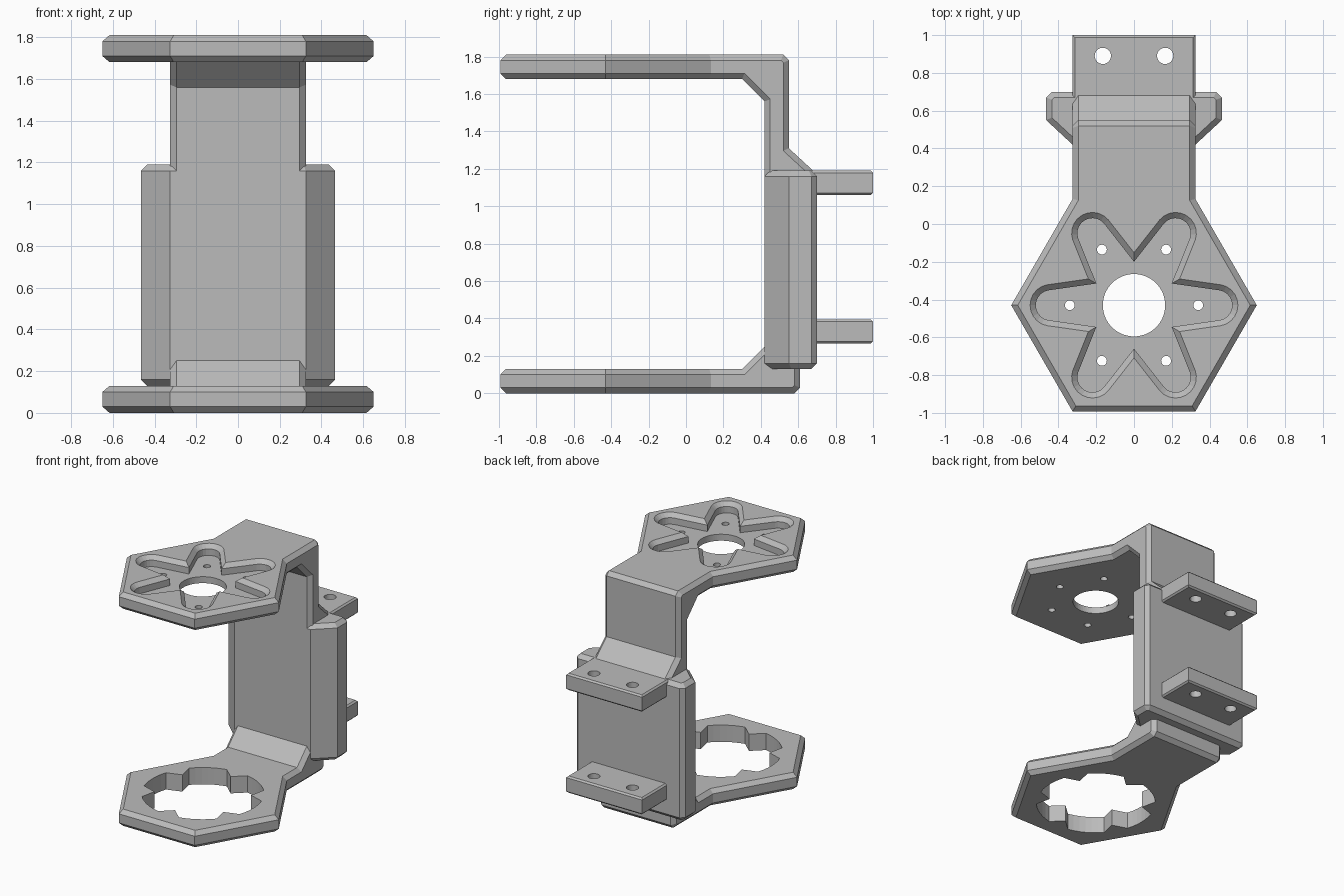
import bpy, bmesh
from math import sin, cos, radians, pi
from mathutils import Vector

cube = bpy.data.objects.get("Cube")
if cube:
    bpy.data.objects.remove(cube)

grey = bpy.data.materials.new("matte_grey")
grey.use_nodes = True
grey.diffuse_color = (0.5, 0.5, 0.5, 1)
grey.node_tree.nodes["Principled BSDF"].inputs["Base Color"].default_value = (0.5, 0.5, 0.5, 1)

HUB = Vector((0, -0.43))   # centre of the hexagonal plates


def polar(r, deg, centre=HUB):
    return centre + Vector((r * cos(radians(deg)), r * sin(radians(deg))))


def circle(r, centre, n=48):
    return [polar(r, 360 * i / n, centre) for i in range(n)]


def mirrored(half):
    """Close an outline from its right half, listed front to back."""
    half = [Vector(p) for p in half]
    return half + [Vector((-p.x, p.y)) for p in reversed(half)]


def inset(pts, d):
    """Move every side of an anticlockwise outline inwards by d."""
    out = []
    for i, p in enumerate(pts):
        a = (p - pts[i - 1]).normalized()
        b = (pts[(i + 1) % len(pts)] - p).normalized()
        na, nb = Vector((-a.y, a.x)), Vector((-b.y, b.x))
        out.append(p + (na + nb) * d / (1 + na.dot(nb)))
    return out


def loft(name, rings, axis="z"):
    """Skin a stack of (outline, height) rings and cap both ends."""
    bm = bmesh.new()
    loops = []
    for pts, h in rings:
        loops.append([bm.verts.new((p.x, p.y, h) if axis == "z" else (h, p.x, p.y)) for p in pts])
    n = len(loops[0])
    for low, high in zip(loops, loops[1:]):
        for i in range(n):
            j = (i + 1) % n
            bm.faces.new((low[i], low[j], high[j], high[i]))
    bm.faces.new(loops[0][::-1])
    bm.faces.new(loops[-1])
    bmesh.ops.recalc_face_normals(bm, faces=bm.faces)
    mesh = bpy.data.meshes.new(name)
    bm.to_mesh(mesh)
    bm.free()
    mesh.materials.append(grey)
    obj = bpy.data.objects.new(name, mesh)
    bpy.context.collection.objects.link(obj)
    return obj


def slab(name, pts, lo, hi, chamfer, axis="z"):
    """Extruded outline with chamfered rims."""
    pts = [Vector(p) for p in pts]
    small = inset(pts, chamfer)
    return loft(name, [(small, lo), (pts, lo + chamfer), (pts, hi - chamfer), (small, hi)], axis)


def cut(obj, rings):
    cutter = loft("cutter", rings)
    cutter.hide_render = True
    mod = obj.modifiers.new("cut", "BOOLEAN")
    mod.operation, mod.solver, mod.object = "DIFFERENCE", "EXACT", cutter
    bpy.context.view_layer.objects.active = obj
    bpy.ops.object.modifier_apply(modifier=mod.name)
    bpy.data.objects.remove(cutter)


def drill(obj, r, centre, lo, hi, n=24):
    hole = circle(r, centre, n)
    cut(obj, [(hole, lo), (hole, hi)])


# Hexagonal plates, each with a short neck running back into the frame
plate = mirrored([polar(0.65, -60), polar(0.65, 0), polar(0.65, 60), (0.325, 0.25)])
bottom_plate = slab("bottom_plate", plate, 0, 0.13, 0.03)
top_plate = slab("top_plate", plate, 1.68, 1.81, 0.03)

# Six-lobed recess with a chamfered rim, bore and screw holes in the top plate
star = []
for k in range(0, 360, 60):
    lobe = polar(0.44, k)
    star += [polar(0.08, k + a, lobe) for a in range(-80, 81, 16)]
    star.append(polar(0.23, k + 30))
rim = inset(star, -0.03)
cut(top_plate, [(star, 1.73), (star, 1.78), (rim, 1.81), (rim, 1.9)])
drill(top_plate, 0.165, HUB, 1.6, 1.9, 64)
for k in range(0, 360, 60):
    drill(top_plate, 0.026, polar(0.34, k), 1.6, 1.9)

# Scalloped opening in the bottom plate
opening = []
for k in range(0, 360, 60):
    opening += [polar(0.43, k + a) for a in range(-18, 19, 6)]
    opening.append(polar(0.34, k + 30))
cut(bottom_plate, [(opening, -0.1), (opening, 0.3)])

# C-shaped frame: side profile with gussets and a flare behind the column
profile = [(0.15, 0), (0.58, 0), (0.61, 0.03), (0.61, 1.0), (0.68, 1.0), (0.68, 1.19),
           (0.55, 1.31), (0.55, 1.78), (0.52, 1.81), (0.15, 1.81), (0.15, 1.68),
           (0.3, 1.68), (0.42, 1.56), (0.42, 0.25), (0.3, 0.13), (0.15, 0.13)]
slab("frame", profile, -0.325, 0.325, 0.03, "x")

# Thick back block with tapered front corners
block = mirrored([(0.325, 0.42), (0.465, 0.55), (0.465, 0.67), (0.435, 0.70)])
slab("back_block", block, 0.13, 1.19, 0.03)

# Two drilled mounting tabs
tab = mirrored([(0.325, 0.65), (0.325, 1.0)])
for name, z in (("lower_tab", 0.265), ("upper_tab", 1.06)):
    obj = slab(name, tab, z, z + 0.13, 0.012)
    for x in (-0.165, 0.165):
        drill(obj, 0.043, Vector((x, 0.89)), z - 0.1, z + 0.3, 32)
